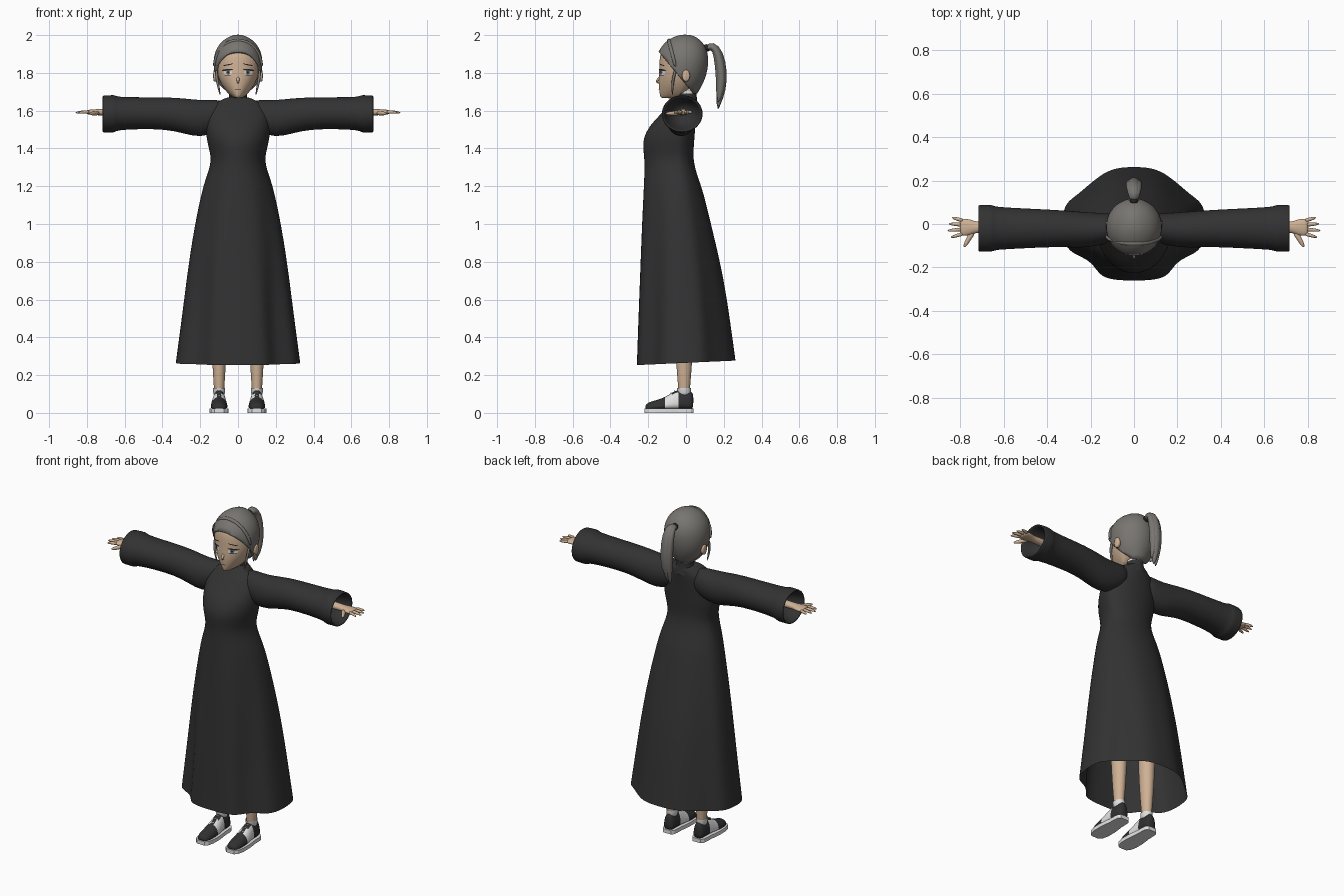
import bpy, bmesh
from math import sin, cos, pi, sqrt
from mathutils import Vector

if "Cube" in bpy.data.objects:
    bpy.data.objects.remove(bpy.data.objects["Cube"], do_unlink=True)


def material(name, r, g, b):
    m = bpy.data.materials.new(name)
    m.use_nodes = True
    m.diffuse_color = (r, g, b, 1)
    bsdf = next(n for n in m.node_tree.nodes if n.type == 'BSDF_PRINCIPLED')
    bsdf.inputs["Base Color"].default_value = (r, g, b, 1)
    bsdf.inputs["Roughness"].default_value = 0.8
    return m


CLOTH = material("black cloth", 0.032, 0.032, 0.033)
HAIR = material("grey hair", 0.19, 0.18, 0.165)
SKIN = material("skin", 0.62, 0.44, 0.30)
WHITE = material("white", 0.75, 0.75, 0.76)
INK = material("dark lines", 0.02, 0.017, 0.017)
IRIS = material("grey iris", 0.2, 0.19, 0.19)
LEATHER = material("black leather", 0.03, 0.03, 0.032)


def finish(name, bm, mats, mirror=False, subdiv=1, smooth=True):
    bmesh.ops.recalc_face_normals(bm, faces=bm.faces[:])
    me = bpy.data.meshes.new(name)
    bm.to_mesh(me)
    bm.free()
    for m in mats:
        me.materials.append(m)
    for p in me.polygons:
        p.use_smooth = smooth
    ob = bpy.data.objects.new(name, me)
    bpy.context.collection.objects.link(ob)
    if mirror:
        ob.modifiers.new("mirror", 'MIRROR')
    if subdiv:
        mod = ob.modifiers.new("smooth", 'SUBSURF')
        mod.levels = mod.render_levels = subdiv
    return ob


def loft(rings, cap_start=True, cap_end=True):
    """Skin a list of equal closed rings."""
    bm = bmesh.new()
    vs = [[bm.verts.new(p) for p in ring] for ring in rings]
    n = len(vs[0])
    for a, b in zip(vs, vs[1:]):
        for i in range(n):
            bm.faces.new((a[i], a[(i + 1) % n], b[(i + 1) % n], b[i]))
    if cap_start:
        bm.faces.new(vs[0])
    if cap_end:
        bm.faces.new(vs[-1])
    return bm


def level(z, rx, front, back, c=None, n=24, cx=0):
    """Horizontal ring with separate front and back depth."""
    c = (front + back) / 2 if c is None else c
    ring = []
    for i in range(n):
        s = sin(2 * pi * i / n)
        ring.append((cx + rx * cos(2 * pi * i / n), c + s * (back - c if s > 0 else c - front), z))
    return ring


def across(x, y, z, ry, rz, n=20):
    """Upright ring facing along x."""
    return [(x, y + ry * cos(2 * pi * i / n), z + rz * sin(2 * pi * i / n)) for i in range(n)]


def tube(name, pts, radii, mat, mirror=False, n=8):
    pts = [Vector(p) for p in pts]
    rings = []
    for i, (p, r) in enumerate(zip(pts, radii)):
        d = pts[min(i + 1, len(pts) - 1)] - pts[max(i - 1, 0)]
        u = d.orthogonal().normalized()
        # keep the ring's first axis steady along the path
        side = Vector((1, 0, 0)) if abs(d.normalized().x) < 0.7 else Vector((0, 0, 1))
        u = (side - d * side.dot(d) / d.length_squared).normalized()
        v = d.normalized().cross(u)
        rings.append([p + r * (u * cos(2 * pi * k / n) + v * sin(2 * pi * k / n)) for k in range(n)])
    return finish(name, loft(rings), [mat], mirror)


# Dress: round bodice that flows into a skirt with a front lobe and back train
hem = [(0, -1), (.22, -1), (.43, -.95), (.52, -.82), (.62, -.65), (.8, -.55), (.93, -.45), (1, -.2),
       (1, .15), (.95, .38), (.78, .52), (.58, .75), (.36, .95), (.15, 1), (0, 1)]
half = len(hem) - 1
dress_rows = [(1.675, .055, -.045, .058), (1.65, .10, -.07, .06), (1.62, .145, -.10, .06),
              (1.58, .165, -.135, .055), (1.52, .172, -.195, .05), (1.45, .168, -.23, .045),
              (1.39, .152, -.227, .04), (1.33, .141, -.22, .04), (1.25, .168, -.222, .062),
              (1.18, .192, -.225, .09), (.97, .235, -.235, .14), (.76, .267, -.242, .19),
              (.55, .292, -.25, .225), (.265, .33, -.26, .262)]
rings = []
for z, rx, front, back in dress_rows:
    t = max(0, min(1, (1.3 - z) / 0.8))
    c = -0.045 * (1 - t)
    right = []
    for i, (hx, hy) in enumerate(hem):
        a = pi * i / half
        x = (1 - t) * sin(a) + t * hx
        y = -(1 - t) * cos(a) + t * hy
        drop = 0.012 * y if z < 0.3 else 0
        right.append((x * rx, c + y * (back - c if y > 0 else c - front), z + drop))
    rings.append(right + [(-x, y, zz) for x, y, zz in right[-2:0:-1]])
finish("dress", loft(rings, True, False), [CLOTH], subdiv=2)

# Collar with a white inner band
finish("collar", loft([level(1.62, .062, -.055, .066), level(1.66, .05, -.04, .058),
                       level(1.69, .047, -.036, .056)], False, False), [CLOTH])
finish("inner_collar", loft([level(1.66, .044, -.033, .053), level(1.703, .045, -.034, .054)],
                            False, False), [WHITE])

# Sleeves with a raised cuff and a hollow end
sleeve_rows = [(.05, -.015, 1.59, .055, .065), (.12, -.02, 1.57, .07, .088), (.2, -.028, 1.556, .082, .1),
               (.29, -.024, 1.573, .085, .094), (.38, -.02, 1.586, .087, .086), (.52, -.02, 1.587, .094, .085),
               (.64, -.02, 1.585, .1, .089), (.65, -.02, 1.584, .108, .099), (.67, -.02, 1.583, .11, .101),
               (.70, -.02, 1.583, .109, .098), (.718, -.02, 1.582, .11, .1), (.718, -.02, 1.582, .097, .088),
               (.66, -.02, 1.584, .088, .078), (.6, -.02, 1.586, .04, .04)]
finish("sleeve", loft([across(*r) for r in sleeve_rows]), [CLOTH], mirror=True)

# Hands
palm = [(.58, .026, .024), (.69, .025, .021), (.73, .026, .018), (.755, .038, .016),
        (.785, .042, .014), (.803, .039, .011)]
finish("palm", loft([across(x, -.015, 1.592, ry, rz, 12) for x, ry, rz in palm]), [SKIN], mirror=True)
for name, y, spread, tip in [("index", -.044, -.018, .846), ("middle", -.024, -.007, .862),
                             ("ring", -.004, .005, .856), ("little", .015, .015, .84)]:
    tube(name + "_finger", [(.785, y, 1.592), ((.785 + tip) / 2, y + spread * .5, 1.594), (tip, y + spread, 1.588)],
         [.0105, .0095, .005], SKIN, True)
tube("thumb", [(.738, -.03, 1.588), (.76, -.065, 1.586), (.773, -.088, 1.585), (.784, -.108, 1.585)],
     [.014, .013, .011, .005], SKIN, True)

# Legs and socks
leg = [(.08, .027, .03), (.14, .028, .032), (.2, .033, .038), (.3, .038, .045), (.42, .045, .05),
       (.55, .046, .05), (.75, .06, .065), (1.0, .068, .08)]
finish("leg", loft([level(z, rx, -.01 - ry, -.01 + ry, n=16, cx=.1) for z, rx, ry in leg]), [SKIN], mirror=True)
finish("sock", loft([level(.08, .033, -.045, .028, n=16, cx=.1), level(.132, .033, -.05, .027, n=16, cx=.1)],
                    True, False), [WHITE], mirror=True)

# Two-tone shoes
shoe = [(-.216, .02, .04), (-.2, .037, .056), (-.16, .046, .067), (-.11, .046, .083), (-.075, .043, .108),
        (-.04, .038, .125), (0, .037, .122), (.025, .034, .118), (.04, .022, .1)]
n = 12
bm = loft([[(.1 + w * cos(pi * k / n), y, .018 + (h - .018) * sin(pi * k / n) ** .8) for k in range(n + 1)]
           for y, w, h in shoe])
for f in bm.faces:
    c = f.calc_center_median()
    f.material_index = int(-.115 < c.y < -.035 and abs(c.x - .1) > .016)
finish("shoe_upper", bm, [LEATHER, WHITE], mirror=True)
sole = [[(.1 + s * (w + .005), y * 1.015, z) for s, z in ((-1, 0), (1, 0), (1, .023), (-1, .023))]
        for y, w, h in shoe]
finish("shoe_sole", loft(sole), [WHITE], mirror=True, subdiv=0, smooth=False)
for y, z in ((-.1, .09), (-.08, .107), (-.06, .118)):
    tube("shoe_lace", [(.085, y, z - .004), (.1, y, z), (.115, y, z - .004)], [.003] * 3, WHITE, True, 6)

# Head and neck
finish("neck", loft([level(1.6, .042, -.03, .05), level(1.68, .038, -.028, .048),
                     level(1.75, .042, -.03, .05)]), [SKIN])
head_rows = [(1.665, .018, -.132, -.09), (1.675, .036, -.138, -.06), (1.70, .062, -.142, .0),
             (1.735, .086, -.146, .05), (1.775, .105, -.146, .085), (1.82, .114, -.142, .1),
             (1.87, .118, -.142, .105), (1.92, .109, -.133, .1), (1.96, .08, -.095, .07), (1.98, .04, -.05, .04)]
head = finish("head", loft([level(*r, c=-.03) for r in head_rows]), [SKIN])
tube("nose", [(0, -.13, 1.785), (0, -.145, 1.765), (0, -.163, 1.752), (0, -.136, 1.746)],
     [.006, .01, .005, .007], SKIN)
finish("ear", loft([across(x, .0, 1.785, ry, rz, 12) for x, ry, rz in
                    ((.1, .016, .026), (.125, .024, .036), (.132, .018, .028))]), [SKIN], mirror=True)

# Painted face details, laid onto the head as thin plates
bpy.context.view_layer.update()
solid = head.evaluated_get(bpy.context.evaluated_depsgraph_get())


def plate(name, x, z, w, h, mat, lift, tilt=0.0, mirror=True):
    def on_face(px, pz):
        hit, loc, _, _ = solid.ray_cast((px, -1, pz), (0, 1, 0))
        return Vector((px, (loc.y if hit else -.14) - lift, pz))
    bm = bmesh.new()
    mid = bm.verts.new(on_face(x, z))
    rim = [bm.verts.new(on_face(x + w * cos(a), z + h * sin(a) + tilt * w * cos(a)))
           for a in (2 * pi * k / 14 for k in range(14))]
    for a, b in zip(rim, rim[1:] + rim[:1]):
        bm.faces.new((mid, a, b))
    finish(name, bm, [mat], mirror, subdiv=0)


plate("eye_white", .054, 1.802, .024, .013, WHITE, .002)
plate("iris", .052, 1.802, .011, .013, IRIS, .0035)
plate("pupil", .052, 1.803, .005, .007, INK, .005)
plate("upper_lash", .057, 1.816, .03, .0045, INK, .006, -.1)
plate("lower_lash", .056, 1.788, .018, .0015, INK, .004)
plate("eyebrow", .053, 1.843, .026, .003, INK, .003, -.2)
plate("mouth", 0, 1.713, .016, .002, INK, .003, mirror=False)

# Swept-back hair shell, trimmed along the hairline
hair_rows = [(1.69, .06, -.05, .06), (1.74, .102, -.09, .09), (1.79, .124, -.13, .11), (1.85, .133, -.152, .121),
             (1.91, .126, -.148, .118), (1.96, .096, -.118, .092), (1.987, .058, -.075, .06), (2.003, .02, -.03, .025)]
bm = loft([level(*r, c=-.012) for r in hair_rows], False, True)
bmesh.ops.bisect_plane(bm, geom=bm.verts[:] + bm.edges[:] + bm.faces[:], plane_co=(0, -.15, 1.918),
                       plane_no=Vector((0, .18, .15)).normalized(), clear_inner=True)
cap = finish("hair_cap", bm, [HAIR])
shell = cap.modifiers.new("thickness", 'SOLIDIFY')
shell.thickness = .014
arc = [pi * k / 10 for k in range(11)]
tube("hair_ridge", [(.127 * cos(a), -.055 - .035 * sin(a), 1.83 + .143 * sin(a)) for a in arc],
     [.008 + .004 * sin(a) for a in arc], HAIR)
tube("side_lock", [(.115, -.055, 1.82), (.113, -.068, 1.77), (.102, -.074, 1.72), (.094, -.07, 1.68)],
     [.009, .008, .007, .002], HAIR, True)

# Ponytail of three strands and its tie
tube("hair_tie", [(0, .095, 1.92), (0, .125, 1.945)], [.024, .024], INK)
for x, k, end in ((0, 1, 1.61), (.016, .75, 1.64), (-.016, .75, 1.6)):
    tube("ponytail_strand", [(x * .3, .10, 1.925), (x * .6, .14, 1.95), (x, .172, 1.905), (x, .188, 1.81),
                             (x, .187, 1.71), (x * .8, .168, end)],
         [k * r for r in (.018, .026, .031, .034, .03, .007)], HAIR)
